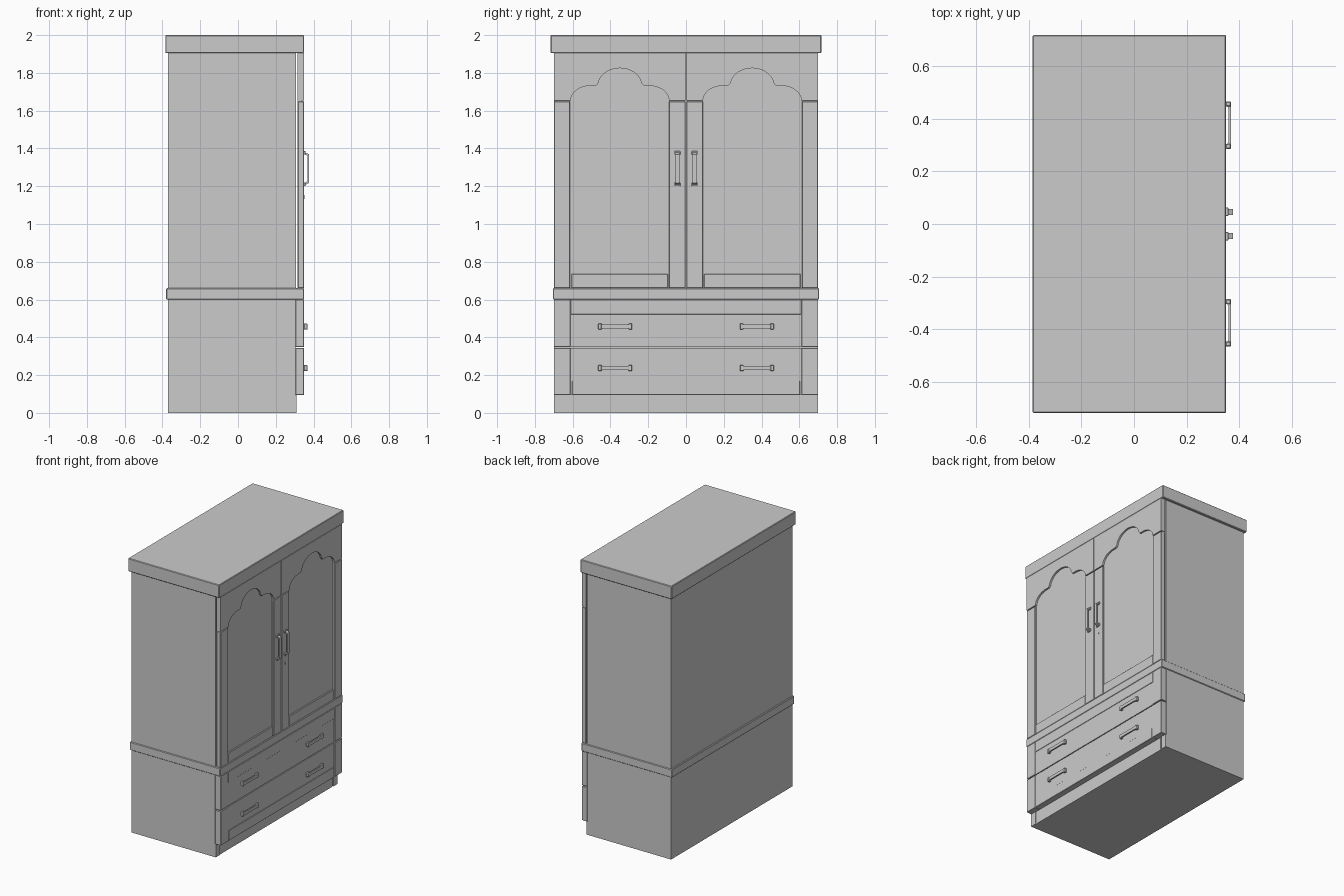
import bpy, bmesh, math

if "Cube" in bpy.data.objects:
    bpy.data.objects.remove(bpy.data.objects["Cube"])


def prism(name, pts, lo, hi, axis, bevel=0.0):
    """Extrude a 2D outline along one axis from lo to hi."""
    place = {"X": lambda a, b, d: (d, a, b),
             "Y": lambda a, b, d: (a, d, b),
             "Z": lambda a, b, d: (a, b, d)}[axis]
    bm = bmesh.new()
    face = bm.faces.new([bm.verts.new(place(a, b, lo)) for a, b in pts])
    ext = bmesh.ops.extrude_face_region(bm, geom=[face])
    top = [v for v in ext["geom"] if isinstance(v, bmesh.types.BMVert)]
    bmesh.ops.translate(bm, verts=top, vec=place(0, 0, hi - lo))
    bmesh.ops.recalc_face_normals(bm, faces=bm.faces)
    mesh = bpy.data.meshes.new(name)
    bm.to_mesh(mesh)
    bm.free()
    ob = bpy.data.objects.new(name, mesh)
    bpy.context.collection.objects.link(ob)
    if bevel:
        mod = ob.modifiers.new("edge", "BEVEL")
        mod.width = bevel
        mod.segments = 1
    return ob


def box(name, x, y, z, bevel=0.0):
    y = sorted(y)
    return prism(name, [(y[0], z[0]), (y[1], z[0]), (y[1], z[1]), (y[0], z[1])],
                 x[0], x[1], "X", bevel)


FRONT = 0.35

# Carcass, waist band and top slab
box("lower_carcass", (-0.37, 0.305), (-0.7, 0.7), (0, 0.6))
box("upper_carcass", (-0.37, 0.308), (-0.7, 0.7), (0.66, 1.905))
box("waist_band", (-0.38, FRONT), (-0.705, 0.705), (0.6, 0.66), 0.004)
box("top_slab", (-0.385, FRONT), (-0.717, 0.717), (1.905, 2.0), 0.004)

# Plinth front
box("plinth_board", (0.305, 0.308), (-0.645, 0.645), (0, 0.095))
for s, side in ((-1, "left"), (1, "right")):
    box("plinth_post_" + side, (0.305, 0.311), (s * 0.655, s * 0.7), (0, 0.095))


def handle(name, y, z, depth, half, vertical):
    """Bracket pull with a wider foot at each end."""
    t = 0.009
    outline = [(-half, 0), (-half + 0.012, depth), (half - 0.012, depth), (half, 0),
               (half - t, 0), (half - 0.012 - t, depth - t),
               (-half + 0.012 + t, depth - t), (-half + t, 0)]
    if vertical:
        pts = [(FRONT + d, z + a) for a, d in outline]
        prism(name + "_bar", pts, y - 0.011, y + 0.011, "Y")
    else:
        pts = [(FRONT + d, y + a) for a, d in outline]
        prism(name + "_bar", pts, z - 0.011, z + 0.011, "Z")
    for s in (-1, 1):
        a = sorted((s * (half + 0.005), s * (half - 0.014)))
        w = (-0.016, 0.016)
        dy, dz = (w, a) if vertical else (a, w)
        box(name + "_foot", (FRONT - 0.002, FRONT + depth),
            (y + dy[0], y + dy[1]), (z + dz[0], z + dz[1]), 0.003) if not vertical else \
            box(name + "_foot", (FRONT - 0.002, FRONT + 0.008),
                (y + dy[0], y + dy[1]), (z + dz[0], z + dz[1]), 0.002)


def scallop(s):
    """Lower edge of the door's top rail, from the outer side to the inner."""
    half = []
    for i in range(9):                      # side lobe
        a = math.pi / 2 * i / 8
        half.append((-0.15 - 0.11 * math.cos(a), 1.655 + 0.078 * math.sin(a)))
    half.append((-0.125, 1.733))
    for i in range(1, 11):                  # crown lobe
        a = math.pi / 2 * i / 10
        half.append((-0.115 * math.cos(a), 1.733 + 0.092 * math.sin(a)))
    full = half + [(-u, z) for u, z in reversed(half[:-1])]
    return [(s * 0.35 + u, z) for u, z in full]


# Doors: recessed panel, stiles, bottom rail and scalloped top rail
for s, side in ((-1, "left"), (1, "right")):
    n = "_" + side
    box("door_panel" + n, (0.316, 0.337), (s * 0.005, s * 0.698), (0.662, 1.9))
    box("outer_stile" + n, (0.316, FRONT), (s * 0.613, s * 0.7), (0.66, 1.65), 0.003)
    box("inner_stile" + n, (0.316, FRONT), (s * 0.003, s * 0.09), (0.66, 1.65), 0.003)
    box("door_bottom_rail" + n, (0.33, 0.347), (s * 0.095, s * 0.607), (0.66, 0.735), 0.003)
    lo, hi = sorted((s * 0.003, s * 0.7))
    rail = [(lo, 1.905), (lo, 1.655)] + scallop(s) + [(hi, 1.655), (hi, 1.905)]
    prism("door_top_rail" + n, rail, 0.316, FRONT, "X")
    handle("door_handle" + n, s * 0.046, 1.293, 0.026, 0.088, True)

# Keyhole on the right door
hole = [(0.046 + 0.007 * math.cos(k * math.pi / 6), 1.147 + 0.007 * math.sin(k * math.pi / 6))
        for k in range(12)]
prism("keyhole_boss", hole, FRONT - 0.001, FRONT + 0.003, "X")
box("keyhole_slot", (FRONT - 0.001, FRONT + 0.002), (0.044, 0.048), (1.132, 1.145))

# Drawers: fronts with side strips, plus rails above and below
for name, z0, z1, hz in (("lower", 0.095, 0.344, 0.237), ("upper", 0.35, 0.6, 0.457)):
    box(name + "_drawer_front", (0.305, 0.347), (-0.612, 0.612), (z0, z1))
    for s, side in ((-1, "left"), (1, "right")):
        box(f"{name}_drawer_strip_{side}", (0.305, FRONT), (s * 0.612, s * 0.7), (z0, z1), 0.002)
        handle(f"{name}_drawer_handle_{side}", s * 0.375, hz, 0.018, 0.085, False)
box("drawer_top_rail", (0.34, FRONT), (-0.611, 0.611), (0.522, 0.6), 0.002)
box("drawer_bottom_rail", (0.34, FRONT), (-0.603, 0.603), (0.095, 0.17), 0.002)
